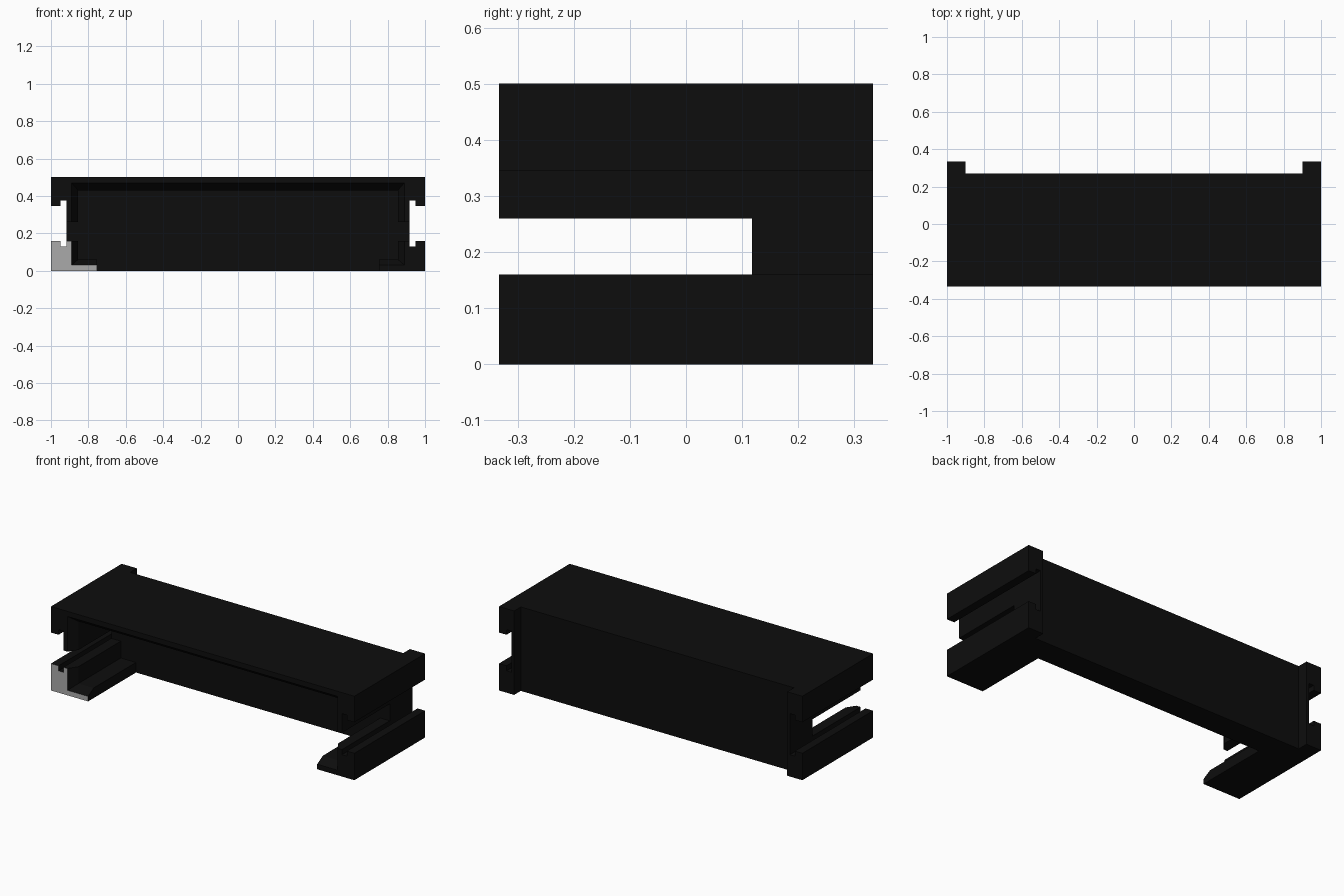
import bpy, bmesh

if "Cube" in bpy.data.objects:
    bpy.data.objects.remove(bpy.data.objects["Cube"])

Y0, Y1 = -0.333, 0.333      # front and back of the housing
CAV = 0.118                 # depth where the open bay stops


def loft(name, rings, cutter=False):
    """Solid made by joining matching point rings."""
    bm = bmesh.new()
    loops = [[bm.verts.new(p) for p in ring] for ring in rings]
    bm.faces.new(loops[0])
    bm.faces.new(loops[-1])
    n = len(loops[0])
    for a, b in zip(loops, loops[1:]):
        for i in range(n):
            j = (i + 1) % n
            bm.faces.new((a[i], a[j], b[j], b[i]))
    bmesh.ops.recalc_face_normals(bm, faces=bm.faces[:])
    me = bpy.data.meshes.new(name)
    bm.to_mesh(me)
    bm.free()
    ob = bpy.data.objects.new(name, me)
    ob.hide_render = cutter
    bpy.context.collection.objects.link(ob)
    return ob


def rect(x, z0, z1, y):
    return [(-x, y, z0), (x, y, z0), (x, y, z1), (-x, y, z1)]


def block(name, x, y0, y1, z0, z1):
    return loft(name, [rect(x, z0, z1, y0), rect(x, z0, z1, y1)], True)


def material(name, v):
    m = bpy.data.materials.new(name)
    m.diffuse_color = (v, v, v, 1)
    m.use_nodes = True
    m.node_tree.nodes["Principled BSDF"].inputs["Base Color"].default_value = m.diffuse_color
    return m


# Housing: mirrored profile with hooked rails along both sides
half = [(1, 0), (1, 0.16), (0.95, 0.16), (0.95, 0.13), (0.918, 0.13),
        (0.918, 0.375), (0.95, 0.375), (0.95, 0.345), (1, 0.345), (1, 0.5)]
profile = half + [(-x, z) for x, z in reversed(half)]
housing = loft("rail_housing", [[(x, y, z) for x, z in profile] for y in (Y0, Y1)])

# Cutters: bay with tapered mouth, floor opening, side slots, back recess
cutters = [
    loft("bay_cutter", [rect(0.89, 0.03, 0.47, -0.4), rect(0.89, 0.03, 0.47, Y0),
                        rect(0.855, 0.06, 0.43, -0.28), rect(0.855, 0.06, 0.43, CAV)], True),
    block("floor_cutter", 0.755, -0.4, CAV, -0.1, 0.3),
    block("slot_cutter", 0.93, -0.4, CAV, 0.16, 0.26),
    block("back_cutter", 0.9, 0.27, 0.4, -0.1, 0.6),
]
bpy.context.view_layer.objects.active = housing
for c in cutters:
    mod = housing.modifiers.new(c.name, 'BOOLEAN')
    mod.operation = 'DIFFERENCE'
    mod.solver = 'EXACT'
    mod.object = c
    bpy.ops.object.modifier_apply(modifier=mod.name)
for c in cutters:
    bpy.data.objects.remove(c)

# Black plastic, with a bare grey end on the lower left rail
me = housing.data
me.materials.clear()
me.materials.append(material("black_plastic", 0.004))
me.materials.append(material("bare_grey", 0.4))
for f in me.polygons:
    grey = f.normal.y < -0.9 and f.center.y < Y0 + 0.01 and f.center.x < -0.7 and f.center.z < 0.165
    f.material_index = 1 if grey else 0
    f.use_smooth = False
